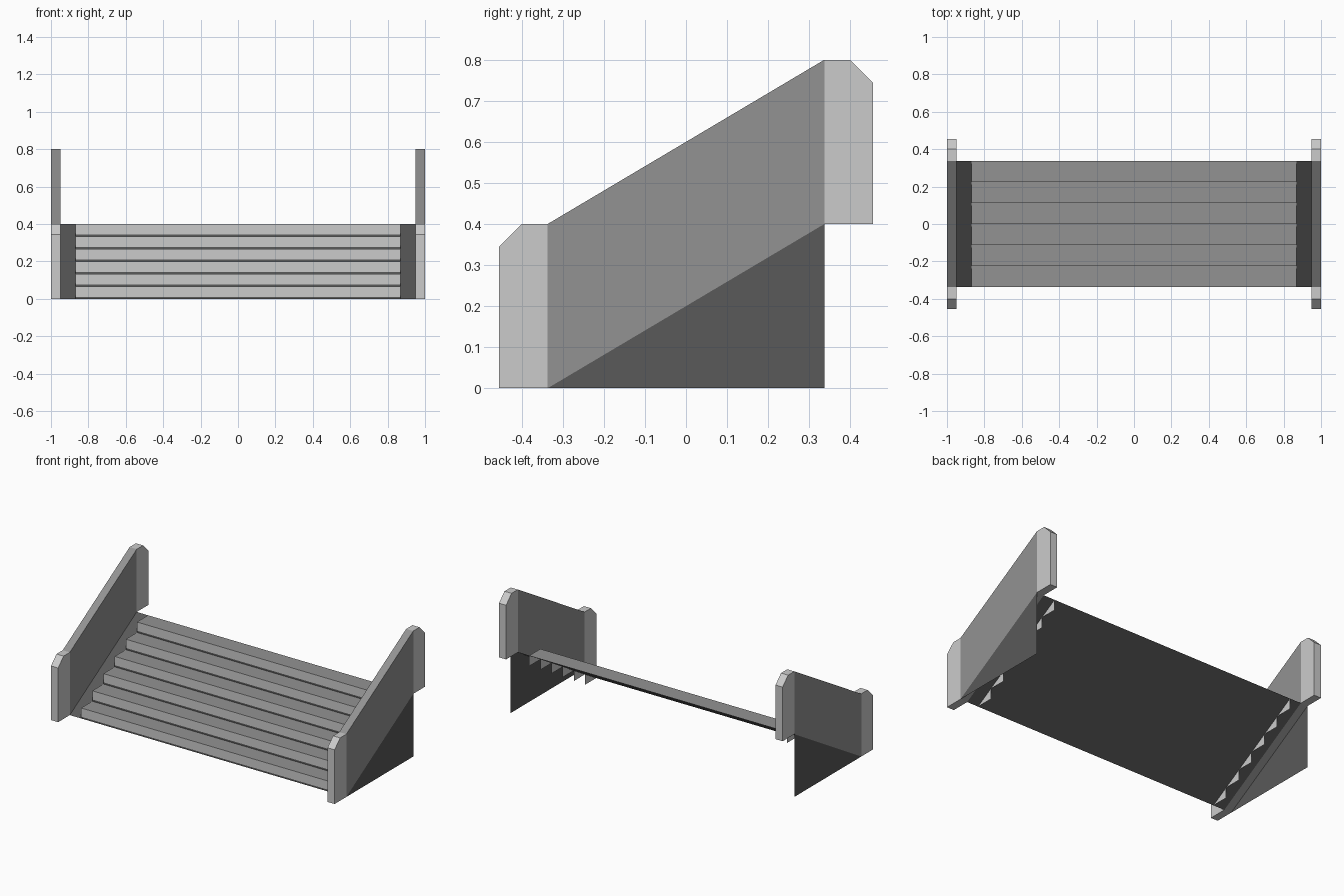
import bpy
import bmesh

if "Cube" in bpy.data.objects:
    bpy.data.objects.remove(bpy.data.objects["Cube"])

RUN, RISE, STEPS = 0.337, 0.4, 6
DEPTH, HEIGHT = 2 * RUN / STEPS, RISE / STEPS
STRIP = 0.011


def make_grey(name, value):
    mat = bpy.data.materials.new(name)
    mat.diffuse_color = (value, value, value, 1)
    return mat


light = make_grey("light_grey", 0.8)
middle = make_grey("middle_grey", 0.29)
dark = make_grey("dark_grey", 0.1)
light.diffuse_color = bpy.data.materials.new("plain_grey").diffuse_color


def make_object(name, verts, faces, materials, slots=None):
    mesh = bpy.data.meshes.new(name)
    mesh.from_pydata(verts, [], faces)
    for mat in materials:
        mesh.materials.append(mat)
    for poly, slot in zip(mesh.polygons, slots or []):
        poly.material_index = slot
    mesh.update()
    obj = bpy.data.objects.new(name, mesh)
    bpy.context.collection.objects.link(obj)
    return obj


def make_wall(name, profile, x0, x1):
    n = len(profile)
    verts = [(x, y, z) for x in (x0, x1) for y, z in profile]
    faces = [tuple(range(n))[::-1], tuple(range(n, 2 * n))]
    faces += [(i, (i + 1) % n, n + (i + 1) % n, n + i) for i in range(n)]
    mesh = make_object(name, verts, faces, [light, middle]).data
    # Cut off the light end caps from the darker middle span
    bm = bmesh.new()
    bm.from_mesh(mesh)
    for y in (-RUN, RUN):
        bmesh.ops.bisect_plane(bm, geom=bm.verts[:] + bm.edges[:] + bm.faces[:],
                               dist=1e-5, plane_co=(0, y, 0), plane_no=(0, 1, 0))
    for face in bm.faces:
        face.material_index = int(abs(face.calc_center_median().y) < RUN - 0.001)
    bm.to_mesh(mesh)
    bm.free()


# Side walls and the thin triangular panels below them
wall = [(-0.455, 0), (-RUN, 0), (RUN, RISE), (0.455, RISE), (0.455, 0.745),
        (0.4, 0.8), (RUN, 0.8), (-RUN, 0.4), (-0.4, 0.4), (-0.455, 0.345)]
for side, label in ((-1, "left"), (1, "right")):
    x0, x1 = sorted((side * 0.95, side * 1.0))
    make_wall(label + "_wall", wall, x0, x1)
    face = (0, 1, 2) if side > 0 else (2, 1, 0)
    make_object(label + "_lower_panel",
                [(side, -RUN, 0), (side, RUN, 0), (side, RUN, RISE)], [face], [dark])

# Sloping sheet that carries the steps
make_object("sloping_base",
            [(-0.95, -RUN, 0), (0.95, -RUN, 0), (0.95, RUN, RISE), (-0.95, RUN, RISE)],
            [(0, 1, 2, 3)], [dark])

# Steps: dark foot strip, light riser, grey tread and two end plates
for k in range(STEPS):
    y0, z0 = -RUN + k * DEPTH, k * HEIGHT
    y1, z1 = y0 + DEPTH, z0 + HEIGHT
    verts = [(x, y, z) for x in (-0.87, 0.87)
             for y, z in ((y0, z0), (y1, z0), (y1, z1), (y0, z1), (y0, z0 + STRIP))]
    make_object(f"step_{k + 1}", verts,
                [(0, 5, 9, 4), (4, 9, 8, 3), (3, 8, 7, 2), (4, 3, 2, 1, 0), (5, 6, 7, 8, 9)],
                [light, middle, dark], [2, 0, 1, 0, 0])

for m in bpy.data.materials:
    if m.users and not m.is_grease_pencil:
        m.use_nodes = True
        m.node_tree.nodes["Principled BSDF"].inputs["Base Color"].default_value = m.diffuse_color
